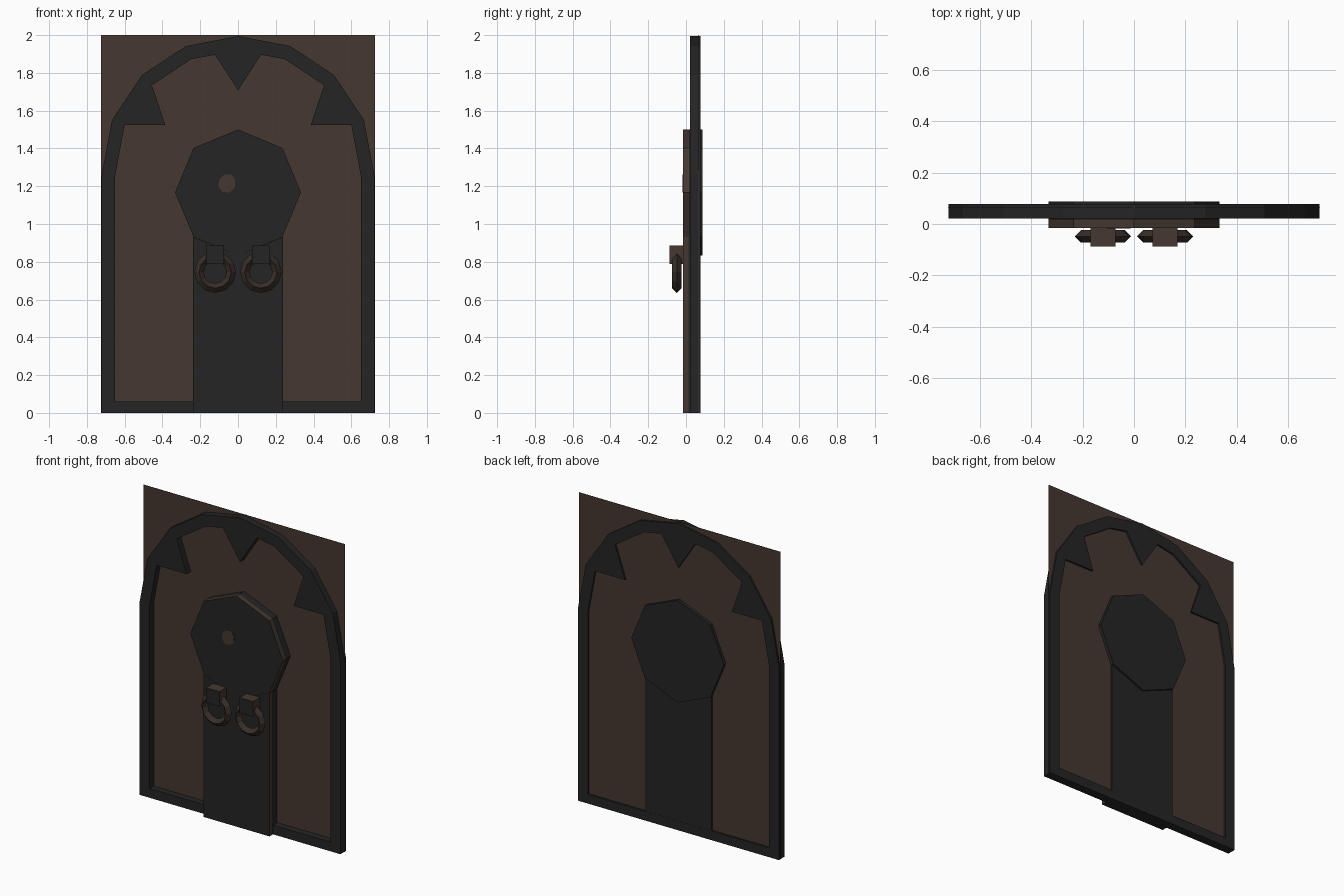
import bpy, bmesh, math

if "Cube" in bpy.data.objects:
    bpy.data.objects.remove(bpy.data.objects["Cube"])


def material(name, rgb):
    m = bpy.data.materials.new(name)
    m.diffuse_color = (*rgb, 1)
    m.use_nodes = True
    m.node_tree.nodes["Principled BSDF"].inputs["Base Color"].default_value = m.diffuse_color
    return m


IRON = material("dark_iron", (0.018, 0.018, 0.018))
WOOD = material("brown_wood", (0.060, 0.039, 0.030))
BRONZE = material("dark_bronze", (0.040, 0.027, 0.021))


def prism(name, pts, ys, mats, strip=False, skip_seam=False):
    """Extrude an (x, z) outline through the depths in ys.
    strip: the front layer of the sides takes the second material."""
    bm = bmesh.new()
    rings = [[bm.verts.new((x, y, z)) for x, z in pts] for y in ys]
    bm.faces.new(rings[0])
    bm.faces.new(rings[-1][::-1])
    n = len(pts)
    for k in range(len(ys) - 1):
        for i in range(n):
            j = (i + 1) % n
            if skip_seam and abs(pts[i][0]) < 1e-6 and abs(pts[j][0]) < 1e-6:
                continue
            f = bm.faces.new((rings[k][i], rings[k][j], rings[k + 1][j], rings[k + 1][i]))
            if strip and k == 0 and abs(pts[i][0] + pts[j][0]) > 0.01:
                f.material_index = 1 if abs(pts[i][1] - pts[j][1]) > 0.01 else 0
    bmesh.ops.recalc_face_normals(bm, faces=bm.faces)
    me = bpy.data.meshes.new(name)
    bm.to_mesh(me)
    bm.free()
    for m in mats:
        me.materials.append(m)
    ob = bpy.data.objects.new(name, me)
    bpy.context.collection.objects.link(ob)
    return ob


# Thin wooden backing sheet
prism("wood_panel", [(-0.725, 0), (0.725, 0), (0.725, 2), (-0.725, 2)], [0.064, 0.066], [WOOD])

# Arched iron frame with pointed teeth, right half mirrored
outer = [(0, 0), (0.722, 0), (0.722, 1.257), (0.667, 1.55), (0.508, 1.789), (0.276, 1.942), (0, 1.995)]
inner = [(0, 1.708), (0.122, 1.896), (0.247, 1.873), (0.456, 1.735), (0.385, 1.525),
         (0.60, 1.525), (0.65, 1.257), (0.65, 0.06), (0, 0.06)]
frame = prism("arched_frame", outer + inner, [0.021, 0.078], [IRON], skip_seam=True)
frame.modifiers.new("mirror", 'MIRROR').use_axis[0] = True

# Octagonal lock plate
R, CZ = 0.333, 1.167
octagon = [(R * math.sin(i * math.pi / 4), CZ + R * math.cos(i * math.pi / 4)) for i in range(8)]
prism("octagon_plate", octagon, [-0.015, 0.015, 0.087], [IRON, WOOD], strip=True)

# Worn spot on the plate
spot = [(-0.058 + r * math.cos(i * math.pi / 4 + 0.3), 1.215 + r * math.sin(i * math.pi / 4 + 0.3))
        for i, r in enumerate([0.046, 0.054, 0.05, 0.045, 0.049, 0.052, 0.05, 0.046])]
prism("plate_spot", spot, [-0.018, -0.014], [WOOD])

for side, s in (("left", -1), ("right", 1)):
    # Tall centre strip below the plate
    prism(side + "_centre_strip",
          [(0, 0), (s * 0.237, 0), (s * 0.237, 0.93), (0, 0.834)],
          [-0.015, 0.012, 0.077], [IRON, WOOD], strip=True)

    # Ring mount: iron front, wood-brown sides
    a, b = s * 0.073, s * 0.169
    mount = prism(side + "_ring_mount", [(a, 0.787), (b, 0.787), (b, 0.886), (a, 0.886)],
                  [-0.087, -0.012], [IRON, WOOD])
    for f in mount.data.polygons:
        f.material_index = 0 if f.normal.y < -0.5 else 1

    # Pull ring with a diamond section
    bpy.ops.mesh.primitive_torus_add(location=(s * 0.121, -0.048, 0.745), rotation=(math.pi / 2, 0, 0),
                                     major_segments=12, minor_segments=4,
                                     major_radius=0.085, minor_radius=0.025)
    ring = bpy.context.object
    ring.name = side + "_pull_ring"
    ring.data.materials.append(BRONZE)
    for f in ring.data.polygons:
        f.use_smooth = False
